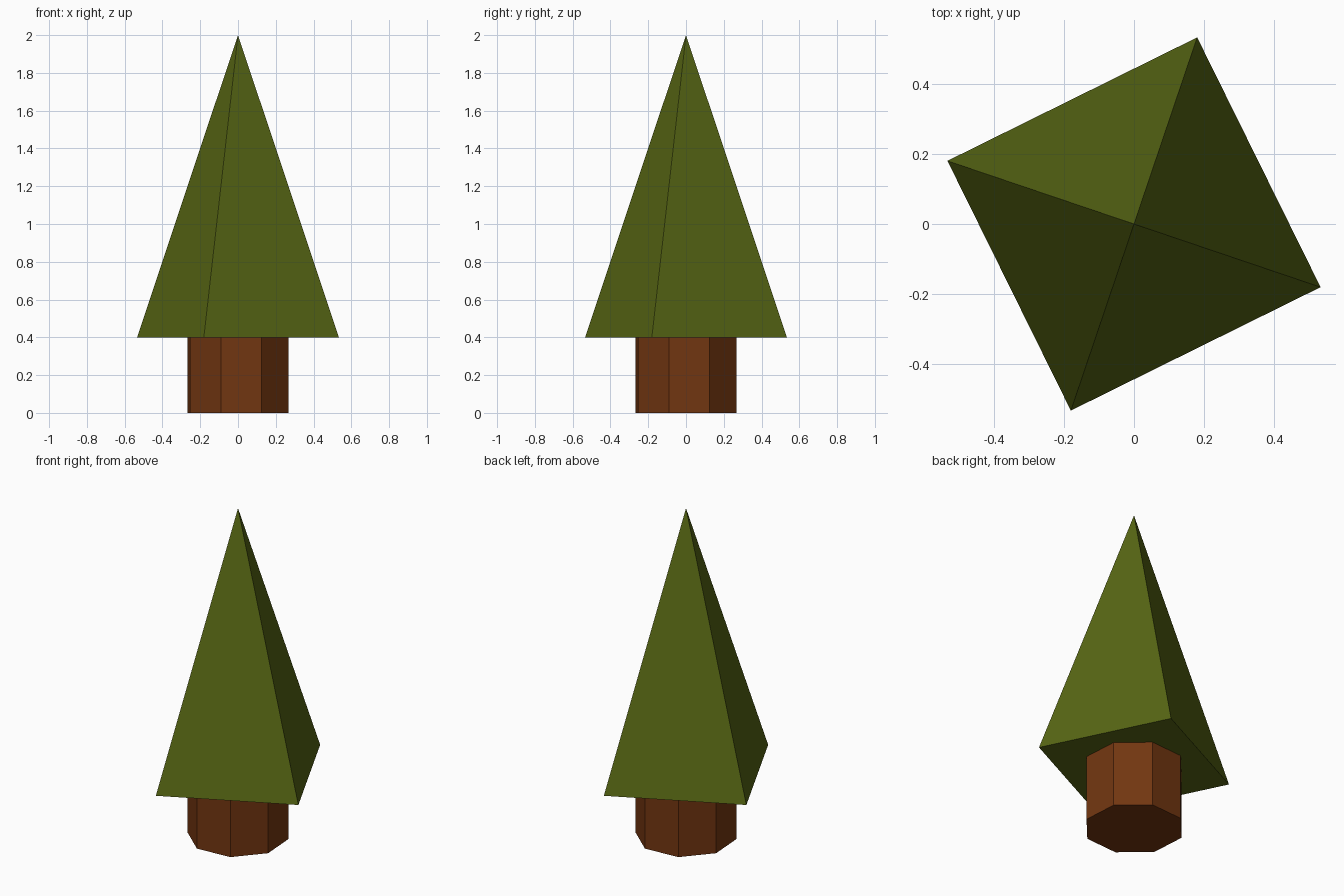
import bpy
import math

if "Cube" in bpy.data.objects:
    bpy.data.objects.remove(bpy.data.objects["Cube"])

TURN = math.radians(-18.7)  # shared twist of both parts


def material(name, color):
    mat = bpy.data.materials.new(name)
    mat.diffuse_color = (*color, 1)
    mat.use_nodes = True
    mat.node_tree.nodes["Principled BSDF"].inputs["Base Color"].default_value = mat.diffuse_color
    return mat


def tapered_prism(name, sides, r_bottom, r_top, z0, z1, mat):
    """Flat-shaded prism or pyramid with its first corner at angle TURN."""
    def ring(r, z):
        return [(r * math.cos(TURN + math.tau * i / sides),
                 r * math.sin(TURN + math.tau * i / sides), z) for i in range(sides)]

    verts = ring(r_bottom, z0)
    faces = [tuple(reversed(range(sides)))]
    if r_top:
        verts += ring(r_top, z1)
        faces.append(tuple(range(sides, 2 * sides)))
        faces += [(i, (i + 1) % sides, sides + (i + 1) % sides, sides + i) for i in range(sides)]
    else:
        verts.append((0, 0, z1))
        faces += [(i, (i + 1) % sides, sides) for i in range(sides)]
    mesh = bpy.data.meshes.new(name)
    mesh.from_pydata(verts, [], faces)
    mesh.materials.append(mat)
    obj = bpy.data.objects.new(name, mesh)
    bpy.context.collection.objects.link(obj)
    return obj


bark = material("bark brown", (0.17, 0.037, 0.0055))
leaf = material("leaf green", (0.095, 0.133, 0.007))

# Eight-sided trunk
tapered_prism("trunk", 8, 0.282, 0.282, 0.0, 0.4, bark)
# Four-sided pyramid of foliage
tapered_prism("foliage", 4, 0.564, 0.0, 0.4, 2.0, leaf)
